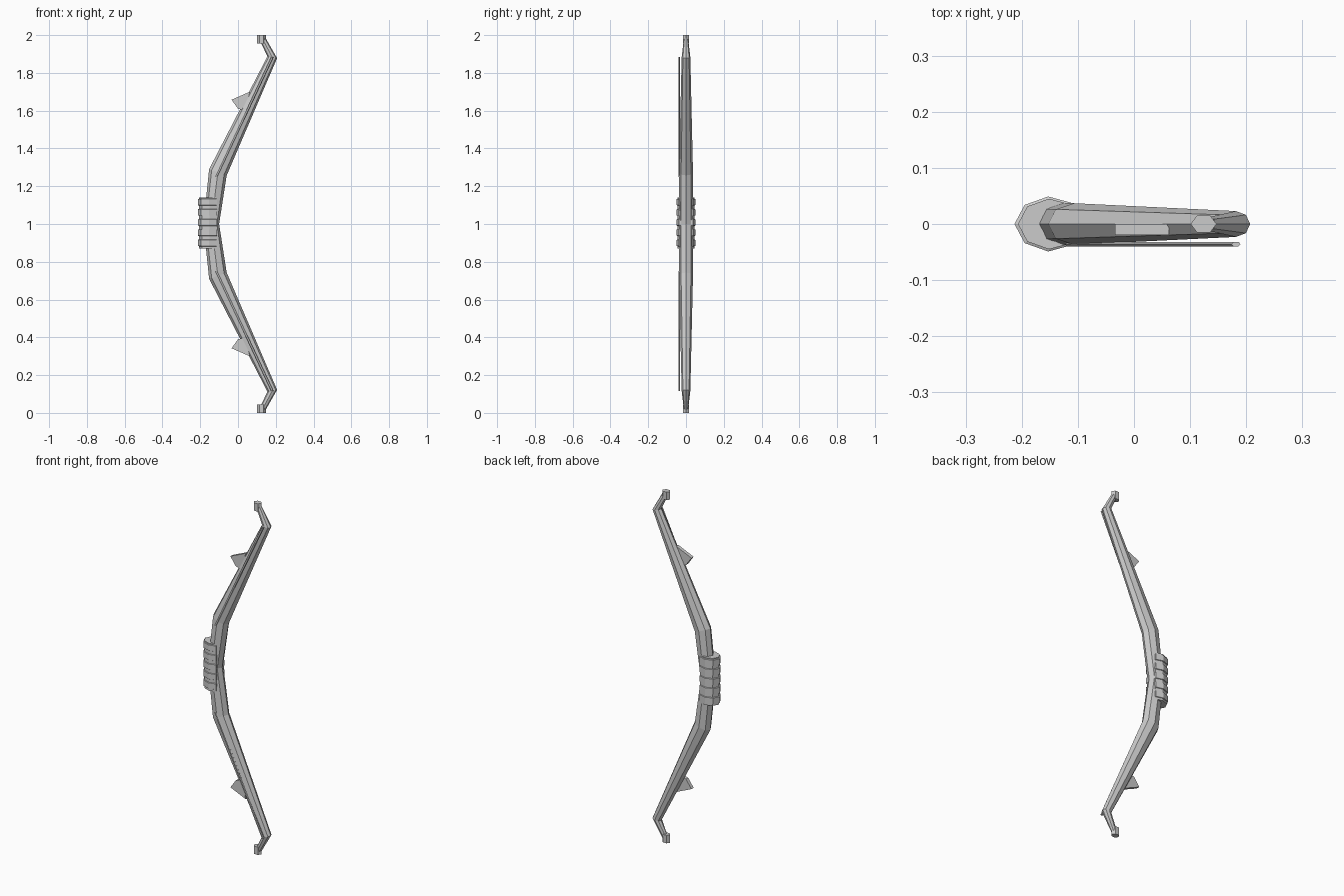
import bpy, math
from mathutils import Vector

if "Cube" in bpy.data.objects:
    bpy.data.objects.remove(bpy.data.objects["Cube"])


def loft(name, rings):
    """Skin a list of equal-length vertex rings and cap both ends."""
    n = len(rings[0])
    verts = [v for r in rings for v in r]
    faces = []
    for k in range(len(rings) - 1):
        for i in range(n):
            j = (i + 1) % n
            faces.append((k * n + i, k * n + j, (k + 1) * n + j, (k + 1) * n + i))
    faces.append(tuple(reversed(range(n))))
    faces.append(tuple((len(rings) - 1) * n + i for i in range(n)))
    me = bpy.data.meshes.new(name)
    me.from_pydata([tuple(v) for v in verts], [], faces)
    ob = bpy.data.objects.new(name, me)
    bpy.context.collection.objects.link(ob)
    return ob


def section(left, right, half_y, n=8):
    """Elliptical n-gon spanning two points in the xz plane."""
    l, r = Vector((left[0], 0, left[1])), Vector((right[0], 0, right[1]))
    mid, arm = (l + r) / 2, (r - l) / 2
    return [mid + arm * math.cos(2 * math.pi * i / n)
            + Vector((0, half_y * math.sin(2 * math.pi * i / n), 0)) for i in range(n)]


def flip(p):
    return (p[0], 2 - p[1])


# Bow body: left point, right point, half thickness, from middle to upper tip
upper = [((-0.183, 1.0), (-0.100, 1.0), 0.038),
         ((-0.153, 1.29), (-0.060, 1.257), 0.037),
         ((0.156, 1.888), (0.207, 1.878), 0.023),
         ((0.118, 1.965), (0.146, 1.985), 0.012)]
lower = [(flip(a), flip(b), h) for a, b, h in reversed(upper[1:])]
loft("bow_body", [section(*s) for s in lower + upper])

# Ribbed grip wrapped around the back of the body
outline = [(-0.213, 0), (-0.195, -0.034), (-0.153, -0.049), (-0.112, -0.038),
           (-0.112, 0.038), (-0.153, 0.049), (-0.195, 0.034)]
rings = []
for k in range(5):
    z = 0.87 + k * 0.054
    for dz, s in ((0.0, 0.92), (0.012, 0.92), (0.014, 1), (0.046, 1), (0.048, 0.92)):
        rings.append([(-0.135 + (x + 0.135) * s, y * s, z + dz) for x, y in outline])
rings.append([(p[0], p[1], 1.14) for p in rings[-1]])
loft("grip", rings)

for side in (1, -1):
    tag = "upper" if side == 1 else "lower"

    def zz(z):
        return 1 + side * (z - 1)

    # Nock block at the limb end
    loft(tag + "_nock", [[(0.124 + 0.023 * math.cos(i * math.pi / 3),
                           0.018 * math.sin(i * math.pi / 3), z) for i in range(6)]
                         for z in sorted((zz(1.955), zz(2.0)))])

    # Thin rod along the front of the limb
    ends = sorted([(-0.115, zz(1.25)), (0.182, zz(1.885))], key=lambda e: e[1])
    loft(tag + "_rod", [[(x + 0.008 * math.cos(i * math.pi / 3),
                          -0.036 + 0.005 * math.sin(i * math.pi / 3), z)
                         for i in range(6)] for x, z in ends])

    # Triangular fin on the back of the limb
    tri = [(-0.034, 1.658), (0.000, 1.610), (0.040, 1.600), (0.062, 1.700)]
    tri = [(x, zz(z)) for x, z in tri][::side]
    loft(tag + "_fin", [[(x, y, z) for x, z in tri] for y in (0.0, -0.02)])
